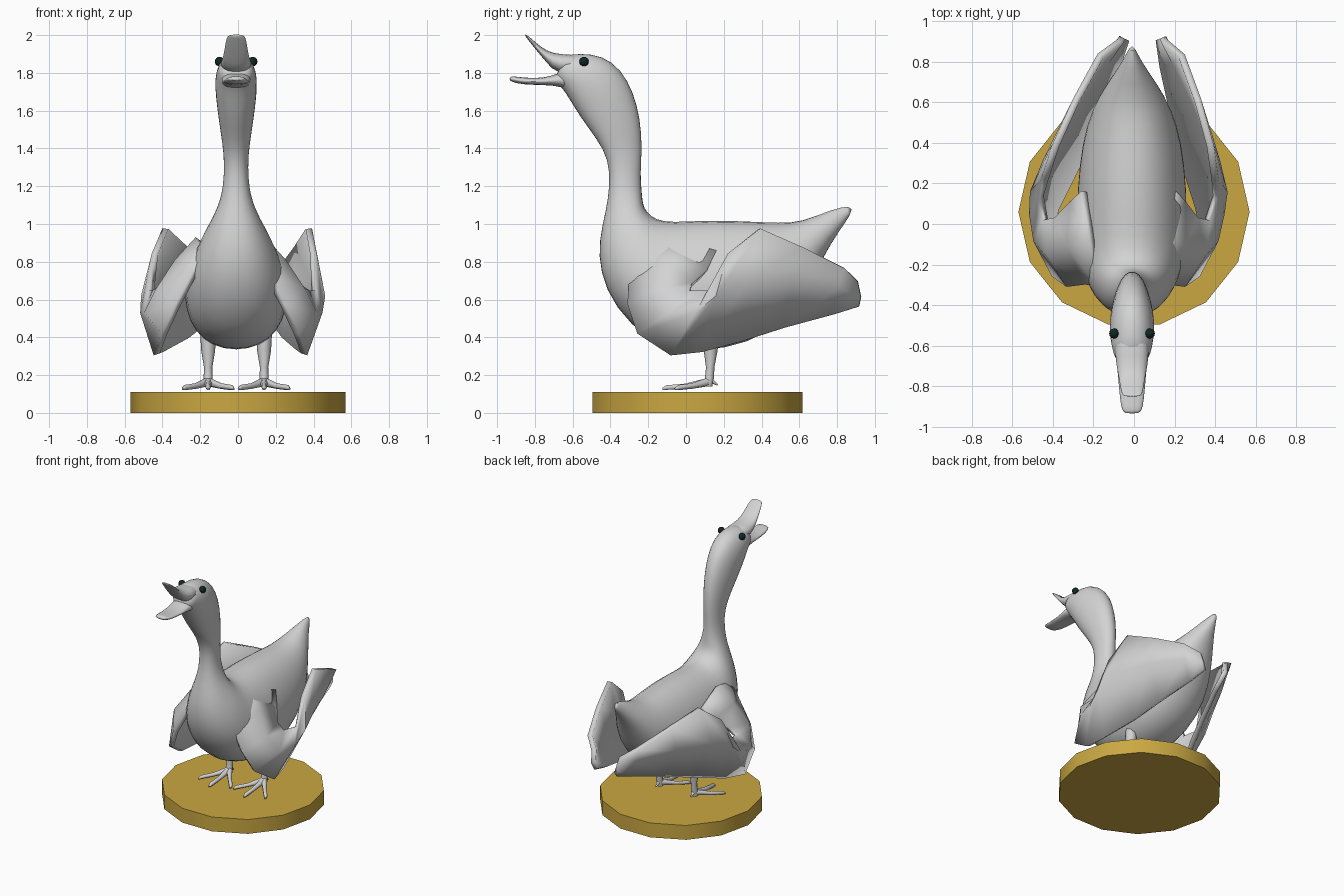
import bpy, bmesh, math
from mathutils import Vector


def material(name, rgb):
    m = bpy.data.materials.new(name)
    m.diffuse_color = (*rgb, 1)
    return m


GREY = material("pale grey", (0.65, 0.65, 0.65))
GOLD = material("gold", (0.59, 0.39, 0.055))
DARK = material("dark teal", (0.005, 0.02, 0.02))
CX = -0.01  # the bird stands slightly left of centre


def finish(name, bm, mat, angle=40):
    bmesh.ops.recalc_face_normals(bm, faces=bm.faces)
    me = bpy.data.meshes.new(name)
    bm.to_mesh(me)
    bm.free()
    me.materials.append(mat)
    for p in me.polygons:
        p.use_smooth = True
    me.set_sharp_from_angle(angle=math.radians(angle))
    ob = bpy.data.objects.new(name, me)
    bpy.context.collection.objects.link(ob)
    return ob


def skin(bm, rows, closed=True, caps=True):
    """Join rows of points into a surface."""
    vs = [[bm.verts.new(p) for p in r] for r in rows]
    n = len(vs[0])
    for a, b in zip(vs, vs[1:]):
        for i in range(n if closed else n - 1):
            j = (i + 1) % n
            bm.faces.new((a[i], a[j], b[j], b[i]))
    if closed and caps:
        bm.faces.new(vs[0])
        bm.faces.new(vs[-1])


def profile_loft(name, rings, egg=0.0, square=1.0, n=16):
    """Each ring: top y, top z, bottom y, bottom z, half width."""
    rows = []
    for yt, zt, yb, zb, w in rings:
        row = []
        for i in range(n):
            t = 2 * math.pi * i / n
            c, s = math.cos(t), math.sin(t)
            s = math.copysign(abs(s) ** square, s)
            x = CX + w * s * (1 - egg * c)
            row.append((x, (yt + yb) / 2 + c * (yt - yb) / 2,
                        (zt + zb) / 2 + c * (zt - zb) / 2))
        rows.append(row)
    bm = bmesh.new()
    skin(bm, rows)
    ob = finish(name, bm, GREY, 60)
    mod = ob.modifiers.new("smooth", 'SUBSURF')
    mod.levels = mod.render_levels = 1
    return ob


# Round plinth with 14 sides
bm = bmesh.new()
ring = [(0.57 * math.cos(2 * math.pi * i / 14),
         0.06 + 0.57 * math.sin(2 * math.pi * i / 14)) for i in range(14)]
skin(bm, [[(x, y, z) for x, y in ring] for z in (0, 0.11)])
finish("plinth", bm, GOLD, 30)

# Body, neck and head as one sweep from tail to face
profile_loft("body_neck_head", [
    (0.88, 1.10, 0.88, 1.06, 0.01),
    (0.77, 1.08, 0.81, 0.96, 0.05),
    (0.61, 1.01, 0.73, 0.83, 0.13),
    (0.49, 1.01, 0.62, 0.60, 0.20),
    (0.34, 1.02, 0.45, 0.41, 0.25),
    (0.12, 1.03, 0.20, 0.325, 0.275),
    (-0.08, 1.015, 0.00, 0.325, 0.275),
    (-0.16, 1.03, -0.20, 0.37, 0.26),
    (-0.21, 1.07, -0.38, 0.55, 0.22),
    (-0.225, 1.11, -0.46, 0.74, 0.165),
    (-0.23, 1.15, -0.465, 0.91, 0.12),
    (-0.235, 1.20, -0.425, 1.07, 0.082),
    (-0.24, 1.27, -0.405, 1.20, 0.065),
    (-0.23, 1.41, -0.41, 1.34, 0.064),
    (-0.24, 1.56, -0.475, 1.45, 0.085),
    (-0.275, 1.70, -0.56, 1.56, 0.102),
    (-0.34, 1.82, -0.62, 1.66, 0.114),
    (-0.44, 1.895, -0.655, 1.715, 0.108),
    (-0.56, 1.905, -0.68, 1.74, 0.095),
    (-0.65, 1.895, -0.69, 1.79, 0.08),
], egg=0.12, square=0.9)

# Open beak: upper and lower halves
profile_loft("upper_beak", [
    (-0.52, 1.90, -0.58, 1.79, 0.09),
    (-0.66, 1.895, -0.69, 1.80, 0.082),
    (-0.74, 1.915, -0.73, 1.845, 0.07),
    (-0.80, 1.965, -0.785, 1.91, 0.06),
    (-0.84, 2.0, -0.832, 1.97, 0.052),
    (-0.852, 2.005, -0.852, 1.995, 0.04),
], square=0.8)
profile_loft("lower_beak", [
    (-0.58, 1.82, -0.58, 1.69, 0.08),
    (-0.68, 1.80, -0.67, 1.73, 0.078),
    (-0.75, 1.77, -0.74, 1.735, 0.07),
    (-0.87, 1.775, -0.87, 1.738, 0.06),
    (-0.92, 1.785, -0.915, 1.75, 0.05),
    (-0.935, 1.775, -0.935, 1.76, 0.035),
], square=0.8)

# Wing strips from shoulder to tip: leading, middle and trailing points
WING = [
    ((.13, -.30, .85), (.17, -.08, .92), (.22, .16, .85)),
    ((.19, -.29, .74), (.28, -.10, .80), (.27, .11, .75)),
    ((.28, -.30, .57), (.38, -.15, .65), (.34, .03, .68)),
    ((.35, -.25, .42), (.44, -.08, .53), (.40, .02, .64)),
    ((.39, -.08, .31), (.465, .05, .53), (.43, .13, .64)),
    ((.35, .08, .33), (.47, .16, .62), (.42, .22, .84)),
    ((.26, .30, .39), (.42, .31, .69), (.38, .39, .975)),
    ((.19, .52, .46), (.31, .56, .70), (.30, .61, .88)),
    ((.11, .78, .53), (.17, .80, .67), (.20, .83, .77)),
    ((.08, .91, .57), (.10, .92, .62), (.11, .90, .70)),
]
for name, side in (("left_wing", -1), ("right_wing", 1)):
    rows = []
    for strip in WING:
        # the right wing sits closer in, with its tip further out
        rows.append([(side * (x - side * (0.04 - 0.09 * max(y, 0))), y, z)
                     for x, y, z in strip])
    bm = bmesh.new()
    skin(bm, rows, closed=False)
    ob = finish(name, bm, GREY, 45)
    mod = ob.modifiers.new("thickness", 'SOLIDIFY')
    mod.thickness = 0.035
    mod.offset = 0


def tube(bm, path, n=8):
    """Round limb through (point, radius) pairs."""
    rows = []
    direction = (Vector(path[-1][0]) - Vector(path[0][0])).normalized()
    turn = Vector((0, 0, 1)).rotation_difference(direction)
    for p, r in path:
        rows.append([Vector(p) + turn @ Vector((r * math.cos(2 * math.pi * i / n),
                     r * math.sin(2 * math.pi * i / n), 0)) for i in range(n)])
    skin(bm, rows)


# Legs with three front toes and a short hind toe
for name, side in (("left_leg", -1), ("right_leg", 1)):
    x = CX + side * 0.148
    bm = bmesh.new()
    tube(bm, [((x, 0.135, 0.42), 0.042), ((x, 0.13, 0.33), 0.037),
              ((x, 0.128, 0.24), 0.022), ((x, 0.125, 0.19), 0.024),
              ((x, 0.115, 0.14), 0.024)])
    for dx, y in ((-0.135, -0.06), (0, -0.125), (0.135, -0.06)):
        tube(bm, [((x, 0.12, 0.165), 0.024),
                  ((x + dx * 0.5, 0.06 + y * 0.5, 0.142), 0.015),
                  ((x + dx * 0.92, y + 0.02, 0.134), 0.014),
                  ((x + dx, y, 0.126), 0.006)], 6)
    tube(bm, [((x, 0.12, 0.18), 0.018), ((x, 0.168, 0.148), 0.005)], 6)
    finish(name, bm, GREY, 60)

# Eyes
for name, side in (("left_eye", -1), ("right_eye", 1)):
    bm = bmesh.new()
    bmesh.ops.create_uvsphere(bm, u_segments=12, v_segments=8, radius=0.025)
    bmesh.ops.translate(bm, verts=bm.verts, vec=(CX + side * 0.088, -0.54, 1.86))
    finish(name, bm, DARK, 60)
